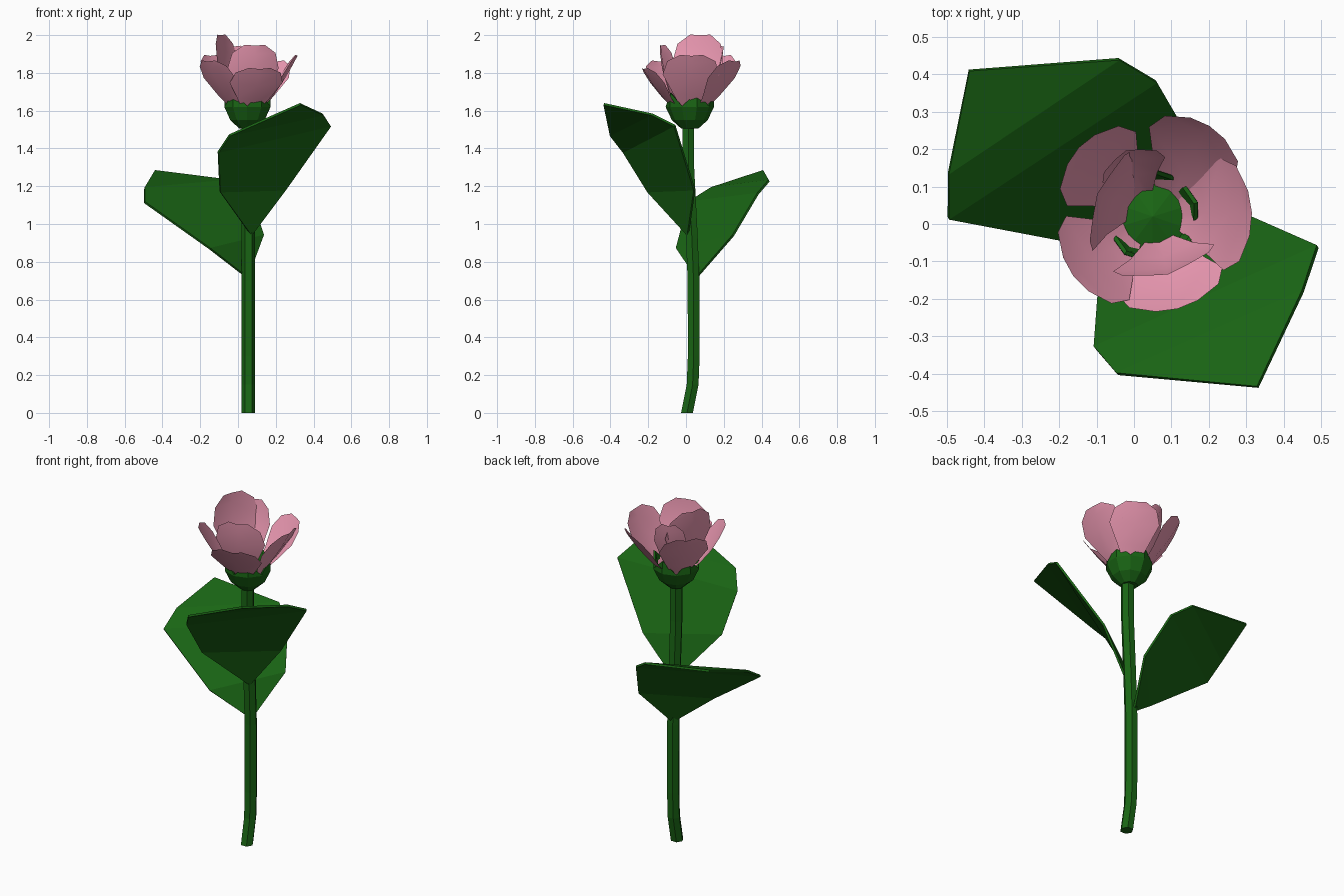
import bpy, math
from mathutils import Vector

if "Cube" in bpy.data.objects:
    bpy.data.objects.remove(bpy.data.objects["Cube"])


def material(name, color):
    m = bpy.data.materials.new(name)
    m.diffuse_color = (*color, 1)
    m.use_nodes = True
    m.node_tree.nodes["Principled BSDF"].inputs["Base Color"].default_value = m.diffuse_color
    return m


GREEN = material("leaf_green", (0.01, 0.13, 0.007))
PINK = material("petal_pink", (0.84, 0.32, 0.45))


def mesh_object(name, verts, faces, mat, smooth=False):
    me = bpy.data.meshes.new(name)
    me.from_pydata(verts, [], faces)
    me.materials.append(mat)
    ob = bpy.data.objects.new(name, me)
    bpy.context.collection.objects.link(ob)
    for p in me.polygons:
        p.use_smooth = smooth
    return ob


def ring_faces(rings, n):
    return [(k * n + i, k * n + (i + 1) % n, (k + 1) * n + (i + 1) % n, (k + 1) * n + i)
            for k in range(rings - 1) for i in range(n)]


# stem: six-sided tube along a gently bent path
path = [(0.005, 0), (0.035, 0.15), (0.041, 0.3), (0.04, 0.7), (0.03, 0.95), (0.012, 1.3), (0.012, 1.53)]
verts = [(0.055 + 0.036 * math.cos(math.pi / 3 * i), y + 0.036 * math.sin(math.pi / 3 * i), z)
         for y, z in path for i in range(6)]
last = len(verts) - 6
mesh_object("stem", verts, ring_faces(len(path), 6)
            + [tuple(range(5, -1, -1)), tuple(range(last, last + 6))], GREEN)


# leaves: strips lofted between left/right edge points, with a little thickness
def leaf(name, base, pairs, tip):
    verts = [base] + [v for pair in pairs for v in pair] + [tip]
    faces = [(0, 2, 1)]
    for k in range(len(pairs) - 1):
        a = 1 + 2 * k
        faces.append((a, a + 1, a + 3, a + 2))
    n = len(verts)
    faces.append((n - 3, n - 2, n - 1))
    ob = mesh_object(name, verts, faces, GREEN)
    s = ob.modifiers.new("thickness", "SOLIDIFY")
    s.thickness, s.offset = 0.012, 0


leaf("front_leaf", (0.07, 0.01, 0.94),
     [((-0.095, -0.2, 1.17), (0.25, 0.045, 1.18)),
      ((-0.105, -0.33, 1.38), (0.49, -0.06, 1.52)),
      ((-0.045, -0.4, 1.47), (0.45, -0.18, 1.58))], (0.33, -0.435, 1.635))
leaf("back_leaf", (0.05, 0.055, 0.715),
     [((0.135, 0.25, 0.94), (-0.15, -0.05, 0.87)),
      ((0.06, 0.38, 1.16), (-0.495, 0.015, 1.115)),
      ((-0.04, 0.44, 1.23), (-0.495, 0.135, 1.19))], (-0.44, 0.41, 1.28))

# calyx: faceted cup with pointed sepals and a domed floor
CX, CY, N = 0.05, 0.02, 10
verts = []
for r, z, zig in [(0.045, 1.505, 0), (0.095, 1.55, 0), (0.128, 1.62, 0),
                  (0.126, 1.66, 0.035), (0.115, 1.655, 0.035), (0.095, 1.6, 0)]:
    for i in range(N):
        a = math.tau * i / N + 0.3
        verts.append((CX + r * math.cos(a), CY + r * math.sin(a), z + zig * (-1) ** i))
faces = ring_faces(6, N) + [tuple(range(N - 1, -1, -1))]
verts.append((CX, CY, 1.63))
faces += [(5 * N + i, 5 * N + (i + 1) % N, 6 * N) for i in range(N)]
mesh_object("calyx", verts, faces, GREEN)


# petals: cupped fans narrowing to the calyx
def petal(name, azimuth, r_tip, z_tip, width, bulge, cup):
    a = math.radians(azimuth)
    out = Vector((math.cos(a), math.sin(a), 0))
    side = Vector((-math.sin(a), math.cos(a), 0))
    origin = Vector((CX, CY, 0))
    p0, p1 = Vector((0.06, 1.58)), Vector((r_tip, z_tip))
    d = (p1 - p0).normalized()
    nrm = Vector((d.y, -d.x))
    verts = []
    for t, w in [(0, 0.2), (0.35, 0.62), (0.66, 1), (0.88, 0.85), (1, 0.4)]:
        mid = p0.lerp(p1, t) + nrm * bulge * 4 * t * (1 - t)
        for s in (-1, 0, 1):
            p = mid - nrm * cup * w * abs(s)
            verts.append(origin + out * p.x + side * (s * w * width / 2) + Vector((0, 0, p.y)))
    faces = [(k * 3 + i, k * 3 + i + 1, k * 3 + i + 4, k * 3 + i + 3)
             for k in range(4) for i in range(2)]
    mesh_object(name, verts, faces, PINK, True)


for i, (az, r, z, w) in enumerate([(2, 0.265, 1.89, 0.30), (58, 0.285, 1.86, 0.27),
                                   (137, 0.27, 1.89, 0.27), (217, 0.265, 1.86, 0.28),
                                   (285, 0.255, 1.82, 0.29)]):
    petal(f"outer_petal_{i + 1}", az, r, z, w, 0.012, 0.025)
for i, (az, r, z, w) in enumerate([(158, 0.16, 2.0, 0.29), (285, 0.16, 1.945, 0.28),
                                   (112, 0.19, 1.94, 0.18)]):
    petal(f"inner_petal_{i + 1}", az, r, z, w, 0.02, 0.03)
